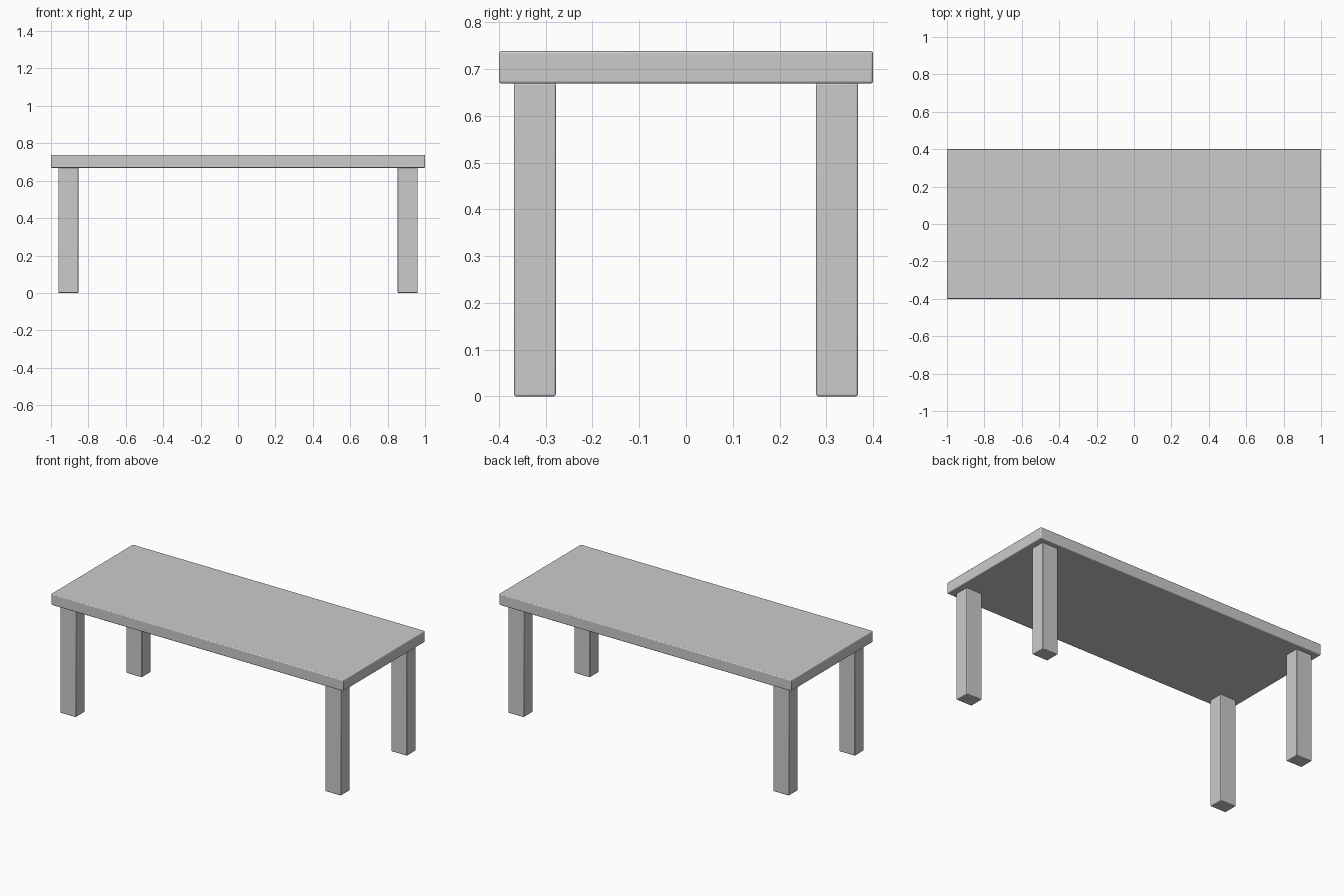
import bpy

if "Cube" in bpy.data.objects:
    bpy.data.objects.remove(bpy.data.objects["Cube"])

def box(name, lo, hi, bevel):
    """Softly rounded box between two corners."""
    bpy.ops.mesh.primitive_cube_add(size=1)
    ob = bpy.context.object
    ob.name = name
    for v in ob.data.vertices:
        v.co = [lo[i] if v.co[i] < 0 else hi[i] for i in range(3)]
    mod = ob.modifiers.new("soft_edges", 'BEVEL')
    mod.width = bevel
    mod.segments = 3
    bpy.ops.object.shade_smooth_by_angle(angle=0.8)
    return ob

# Table top slab
box("table_top", (-1, -0.4, 0.669), (1, 0.4, 0.738), 0.005)

# Four legs, one per corner
for sx, side in ((-1, "left"), (1, "right")):
    for sy, end in ((-1, "front"), (1, "back")):
        cx, cy = sx * 0.907, sy * 0.323
        box(f"{end}_{side}_leg", (cx - 0.054, cy - 0.0445, 0),
            (cx + 0.054, cy + 0.0445, 0.67), 0.004)
